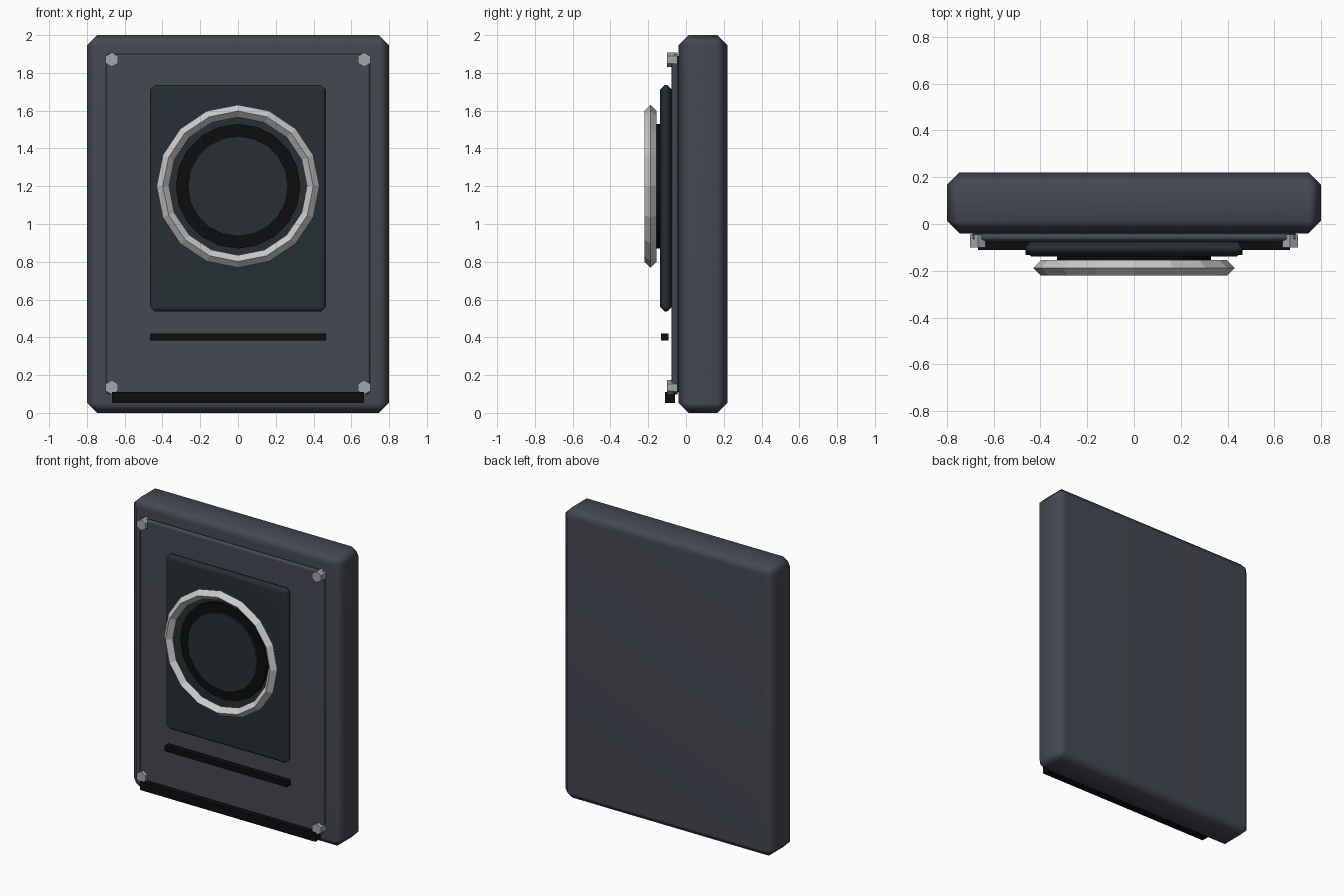
import bpy
from math import pi

if "Cube" in bpy.data.objects:
    bpy.data.objects.remove(bpy.data.objects["Cube"])


def material(name, rgb):
    m = bpy.data.materials.new(name)
    m.diffuse_color = (*rgb, 1)
    m.use_nodes = True
    m.node_tree.nodes["Principled BSDF"].inputs["Base Color"].default_value = m.diffuse_color
    return m


CASE = material("case_grey", (0.06, 0.065, 0.085))
PANEL = material("panel_dark", (0.02, 0.028, 0.034))
BLACK = material("black", (0.004, 0.004, 0.004))
METAL = material("metal", (0.75, 0.75, 0.76))
BOLT = material("bolt_grey", (0.36, 0.38, 0.42))


def finish(name, mat):
    ob = bpy.context.object
    ob.name = name
    ob.data.materials.append(mat)
    return ob


def box(name, mat, x, y, z, bevel=0.0):
    """Box from (min, max) ranges, with an optional one-segment chamfer."""
    bpy.ops.mesh.primitive_cube_add(size=1, location=[sum(r) / 2 for r in (x, y, z)])
    ob = finish(name, mat)
    ob.scale = [r[1] - r[0] for r in (x, y, z)]
    bpy.ops.object.transform_apply(location=False, rotation=False, scale=True)
    if bevel:
        mod = ob.modifiers.new("chamfer", 'BEVEL')
        mod.width, mod.segments = bevel, 1
        bpy.ops.object.shade_smooth()
        ob.modifiers.new("even_shading", 'WEIGHTED_NORMAL')
    return ob


def disc(name, mat, x, z, r, y, sides):
    """Cylinder facing the front."""
    bpy.ops.mesh.primitive_cylinder_add(vertices=sides, radius=r, depth=y[1] - y[0],
                                        location=(x, sum(y) / 2, z), rotation=(pi / 2, 0, 0))
    return finish(name, mat)


# Case, front plate and raised panel
box("case", CASE, (-0.8, 0.8), (-0.04, 0.22), (0, 2), 0.053)
box("front_plate", CASE, (-0.7, 0.7), (-0.077, -0.037), (0.1, 1.9), 0.014)
box("raised_panel", PANEL, (-0.465, 0.465), (-0.138, -0.074), (0.537, 1.735), 0.024)

# Dark strips
box("slot_strip", BLACK, (-0.465, 0.465), (-0.133, -0.093), (0.382, 0.42))
box("base_strip", BLACK, (-0.667, 0.667), (-0.112, -0.058), (0.053, 0.11))

# Round window with metal ring
disc("window_rim", BLACK, 0, 1.2, 0.33, (-0.158, -0.12), 20)
disc("window", PANEL, 0, 1.2, 0.265, (-0.172, -0.14), 20)
bpy.ops.mesh.primitive_torus_add(major_radius=0.398, minor_radius=0.033, major_segments=16,
                                 minor_segments=4, location=(0, -0.188, 1.2),
                                 rotation=(pi / 2, 0, 0))
finish("metal_ring", METAL)

# Corner bolts
for x in (-0.668, 0.668):
    for z in (0.135, 1.87):
        disc("corner_bolt", BOLT, x, z, 0.038, (-0.1, -0.045), 6)
